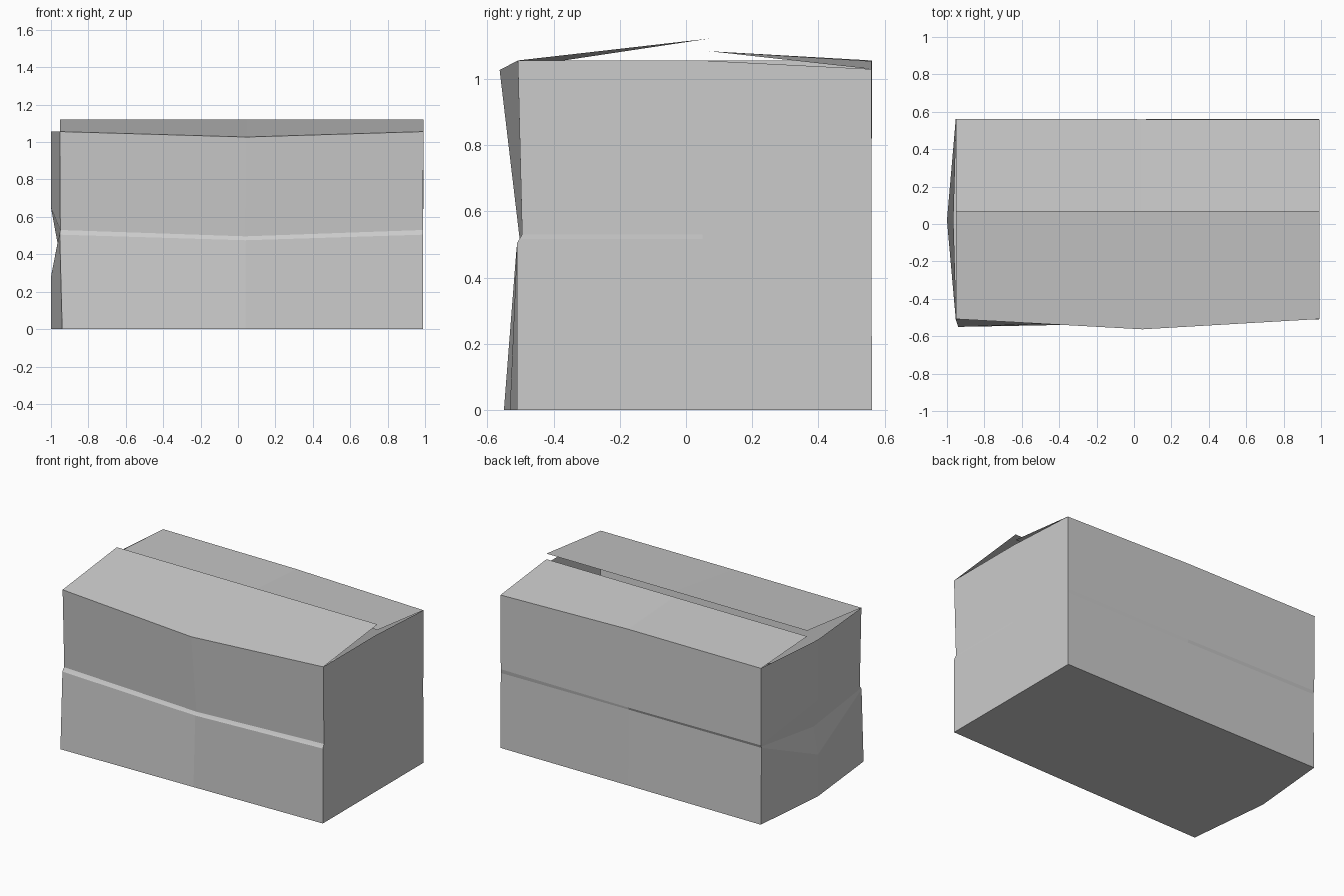
import bpy

# Vertical wall columns, counter-clockwise from front left.
# Each column: bottom, crease low, crease middle, crease high, rim.
columns = [
    [(-.94, -.55, 0), (-.953, -.51, .505), (-.953, -.503, .517), (-.95, -.495, .53), (-.953, -.508, 1.056)],   # front left
    [(.04, -.532, 0), (.04, -.513, .475), (.04, -.506, .485), (.04, -.5, .496), (.045, -.563, 1.027)],         # front middle
    [(.99, -.51, 0), (.99, -.51, .505), (.99, -.503, .517), (.988, -.495, .53), (.992, -.508, 1.056)],         # front right
    [(.99, .05, 0), (.99, .05, .505), (.99, .05, .517), (.99, .05, .53), (.992, .05, 1.056)],                  # right middle
    [(.99, .562, 0), (.99, .56, .505), (.99, .56, .517), (.99, .56, .53), (.992, .56, 1.03)],                  # back right
    [(.04, .56, 0), (.04, .552, .508), (.04, .556, .517), (.04, .56, .526), (.04, .56, 1.054)],                # back middle
    [(-.95, .56, 0), (-.95, .552, .515), (-.95, .556, .525), (-.95, .56, .535), (-.953, .562, 1.056)],         # back left
    [(-1, .02, 0), (-1, .02, .28), (-.965, .02, .46), (-1, .02, .65), (-1, .02, 1.056)],                       # left middle
]


def add_mesh(name, verts, faces):
    mesh = bpy.data.meshes.new(name)
    mesh.from_pydata(verts, [], faces)
    obj = bpy.data.objects.new(name, mesh)
    bpy.context.collection.objects.link(obj)
    return obj


# Box body: dented walls and a floor, open at the top
rows, n = 5, len(columns)
verts = [p for col in columns for p in col]
faces = []
for c in range(n):
    d = (c + 1) % n
    for r in range(rows - 1):
        faces.append((c * rows + r, d * rows + r, d * rows + r + 1, c * rows + r + 1))
faces.append([c * rows for c in reversed(range(n))])
add_mesh("box_body", verts, faces)


# Top flaps: thin sheets hinged on the front and back rims
def add_flap(name, hinge_columns, edge_y, edge_z):
    hinge = [columns[c][-1] for c in hinge_columns]
    edge = [(x, edge_y, edge_z) for x, _, _ in hinge]
    add_mesh(name, hinge + edge, [(0, 1, 4, 3), (1, 2, 5, 4)])


add_flap("front_flap", (0, 1, 2), .07, 1.122)
add_flap("back_flap", (4, 5, 6), .07, 1.084)
